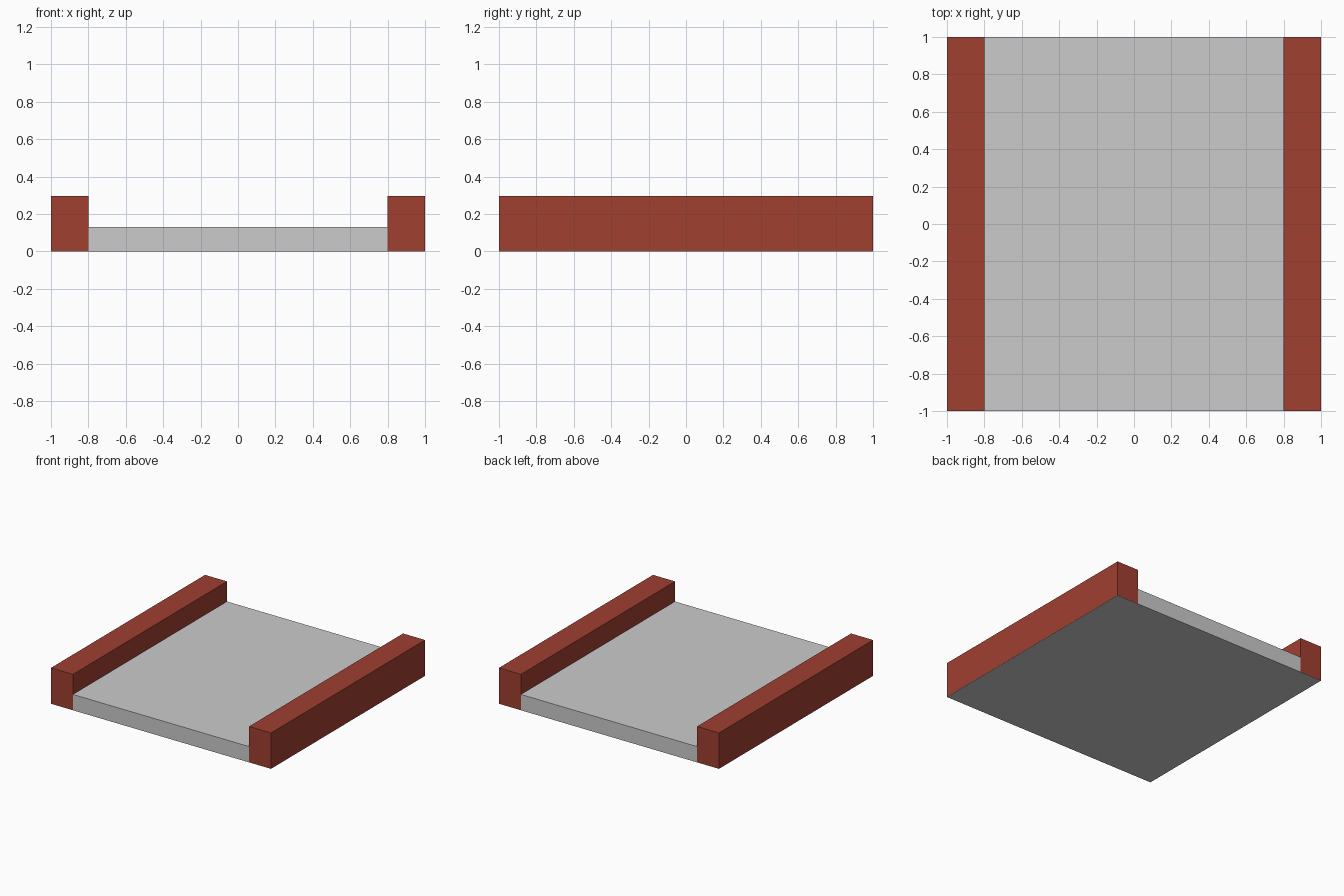
import bpy, bmesh

if "Cube" in bpy.data.objects:
    bpy.data.objects.remove(bpy.data.objects["Cube"])

HALF = 1.0      # half length and half width
INNER = 0.8     # inner face of the kerbs
DECK_Z = 0.13
KERB_Z = 0.295
SKIN = 0.002    # thin grey underside running below the kerbs


def extrude_profile(name, points, material=None):
    """Extrude an x/z outline along the full length in y."""
    bm = bmesh.new()
    face = bm.faces.new([bm.verts.new((x, -HALF, z)) for x, z in points])
    res = bmesh.ops.extrude_face_region(bm, geom=[face], use_keep_orig=True)
    new_verts = [g for g in res["geom"] if isinstance(g, bmesh.types.BMVert)]
    bmesh.ops.translate(bm, verts=new_verts, vec=(0, 2 * HALF, 0))
    bmesh.ops.recalc_face_normals(bm, faces=bm.faces)
    mesh = bpy.data.meshes.new(name)
    bm.to_mesh(mesh)
    bm.free()
    obj = bpy.data.objects.new(name, mesh)
    bpy.context.collection.objects.link(obj)
    if material:
        mesh.materials.append(material)
    return obj


red = bpy.data.materials.new("brick_red")
red.diffuse_color = (0.35, 0.05, 0.03, 1)
red.use_nodes = True
red.node_tree.nodes["Principled BSDF"].inputs["Base Color"].default_value = red.diffuse_color

# Grey deck with its full-width underside
extrude_profile("deck", [(-HALF, 0), (HALF, 0), (HALF, SKIN), (INNER, SKIN),
                         (INNER, DECK_Z), (-INNER, DECK_Z),
                         (-INNER, SKIN), (-HALF, SKIN)])

# Raised red kerbs along both sides
for side, label in ((-1, "left"), (1, "right")):
    extrude_profile(label + "_kerb",
                    [(side * INNER, SKIN), (side * HALF, SKIN),
                     (side * HALF, KERB_Z), (side * INNER, KERB_Z)], red)
